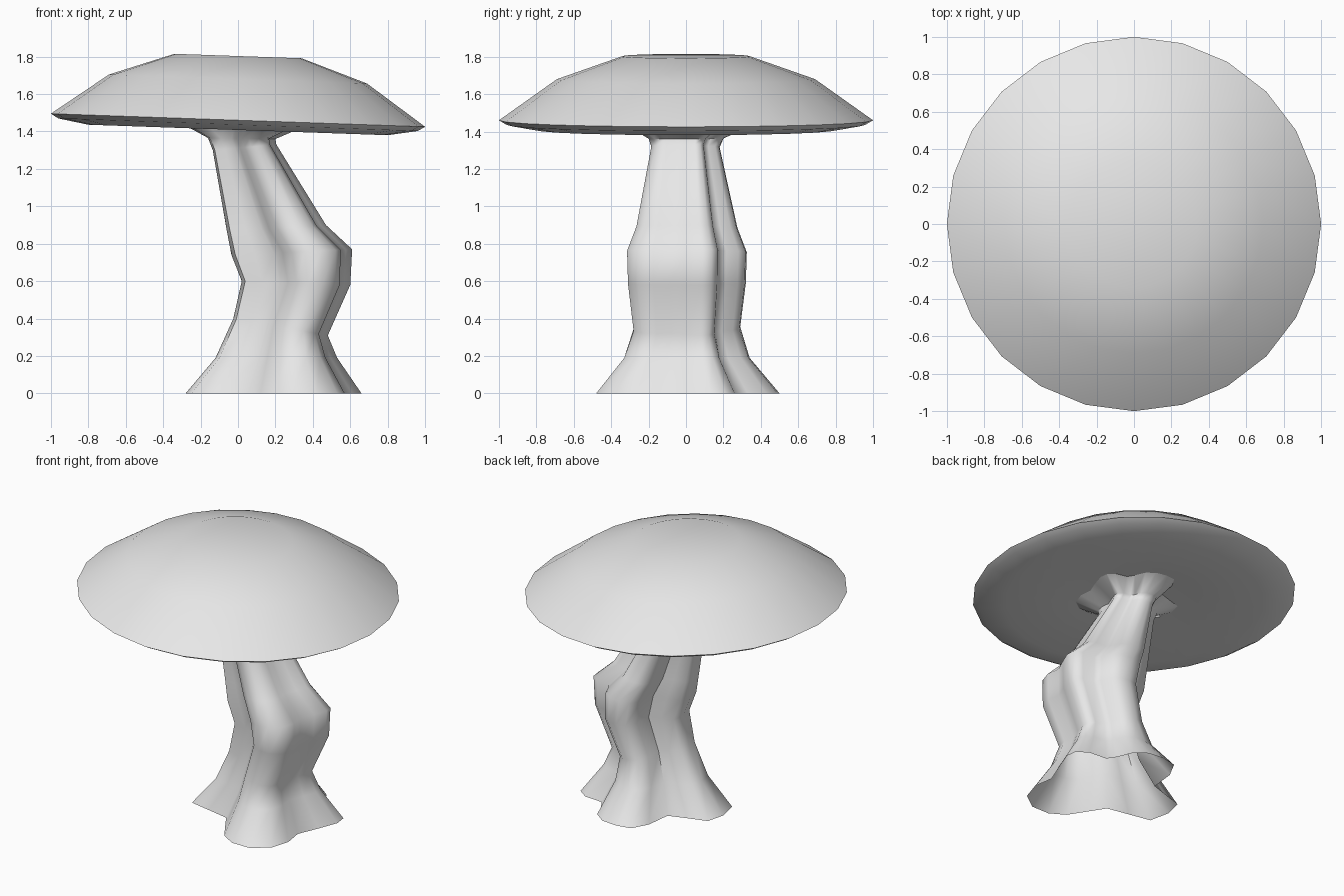
import bpy, bmesh, math
from mathutils import Vector

old = bpy.data.objects.get("Cube")
if old:
    bpy.data.objects.remove(old, do_unlink=True)

GREY = (0.8, 0.8, 0.8, 1.0)
mat = bpy.data.materials.new("light grey")
mat.use_nodes = True
mat.diffuse_color = GREY
mat.node_tree.nodes["Principled BSDF"].inputs["Base Color"].default_value = GREY


def loft(name, rings, close_ends, angle):
    """Skin a list of closed rings into one smooth-shaded object."""
    bm = bmesh.new()
    loops = [[bm.verts.new(p) for p in ring] for ring in rings]
    n = len(loops[0])
    for low, high in zip(loops, loops[1:]):
        for i in range(n):
            j = (i + 1) % n
            bm.faces.new((low[i], low[j], high[j], high[i]))
    if close_ends:
        bm.faces.new(loops[0][::-1])
        bm.faces.new(loops[-1])
    mesh = bpy.data.meshes.new(name)
    bm.to_mesh(mesh)
    bm.free()
    mesh.materials.append(mat)
    obj = bpy.data.objects.new(name, mesh)
    bpy.context.collection.objects.link(obj)
    bpy.ops.object.select_all(action="DESELECT")
    obj.select_set(True)
    bpy.context.view_layer.objects.active = obj
    bpy.ops.object.shade_smooth_by_angle(angle=math.radians(angle))
    return obj


# Cap: 24-sided dome, leaning slightly towards +x
CAP_PROFILE = [(0.15, 1.44), (0.40, 1.43), (0.80, 1.408), (0.96, 1.436),
               (1.00, 1.46), (0.69, 1.68), (0.34, 1.803)]
LEAN = 0.035


def cap_ring(r, z):
    ring = []
    for i in range(24):
        a = math.tau * i / 24
        x = r * math.cos(a)
        ring.append(Vector((x, r * math.sin(a), z - LEAN * x)))
    return ring


loft("mushroom_cap", [cap_ring(r, z) for r, z in CAP_PROFILE], True, 60)

# Stem: root-shaped outline with lobes and grooves, counter-clockwise at the ground
OUTLINE = [(0.55, -0.14), (0.61, 0.0), (0.66, 0.13), (0.65, 0.21), (0.58, 0.26),
           (0.45, 0.27), (0.41, 0.33), (0.37, 0.43), (0.29, 0.49), (0.18, 0.50),
           (0.08, 0.48), (0.02, 0.37), (0.00, 0.20), (-0.12, 0.16), (-0.25, 0.12),
           (-0.28, 0.0), (-0.25, -0.14), (-0.10, -0.17), (0.05, -0.20), (0.12, -0.31),
           (0.19, -0.42), (0.29, -0.48), (0.42, -0.48), (0.53, -0.40), (0.57, -0.27)]

# Each level: x min, x max, y min, y max, height at x min, height at x max
LEVELS = [(-0.28, 0.66, -0.48, 0.50, 0.00, 0.00),
          (-0.12, 0.53, -0.33, 0.34, 0.19, 0.19),
          (-0.025, 0.48, -0.28, 0.29, 0.40, 0.31),
          (0.02, 0.60, -0.31, 0.32, 0.60, 0.58),
          (-0.035, 0.61, -0.315, 0.325, 0.74, 0.77),
          (-0.06, 0.47, -0.265, 0.275, 0.87, 0.90),
          (-0.135, 0.205, -0.185, 0.18, 1.30, 1.33),
          (-0.16, 0.20, -0.20, 0.20, 1.365, 1.36),
          (-0.30, 0.37, -0.32, 0.36, 1.442, 1.432)]


def stem_ring(x0, x1, y0, y1, z0, z1):
    ring = []
    for px, py in OUTLINE:
        t = (px + 0.28) / 0.94
        y = py / 0.50 * y1 if py > 0 else py / 0.48 * -y0
        ring.append(Vector((x0 + t * (x1 - x0), y, z0 + t * (z1 - z0))))
    return ring


# Open at both ends
loft("stem", [stem_ring(*level) for level in LEVELS], False, 60)
